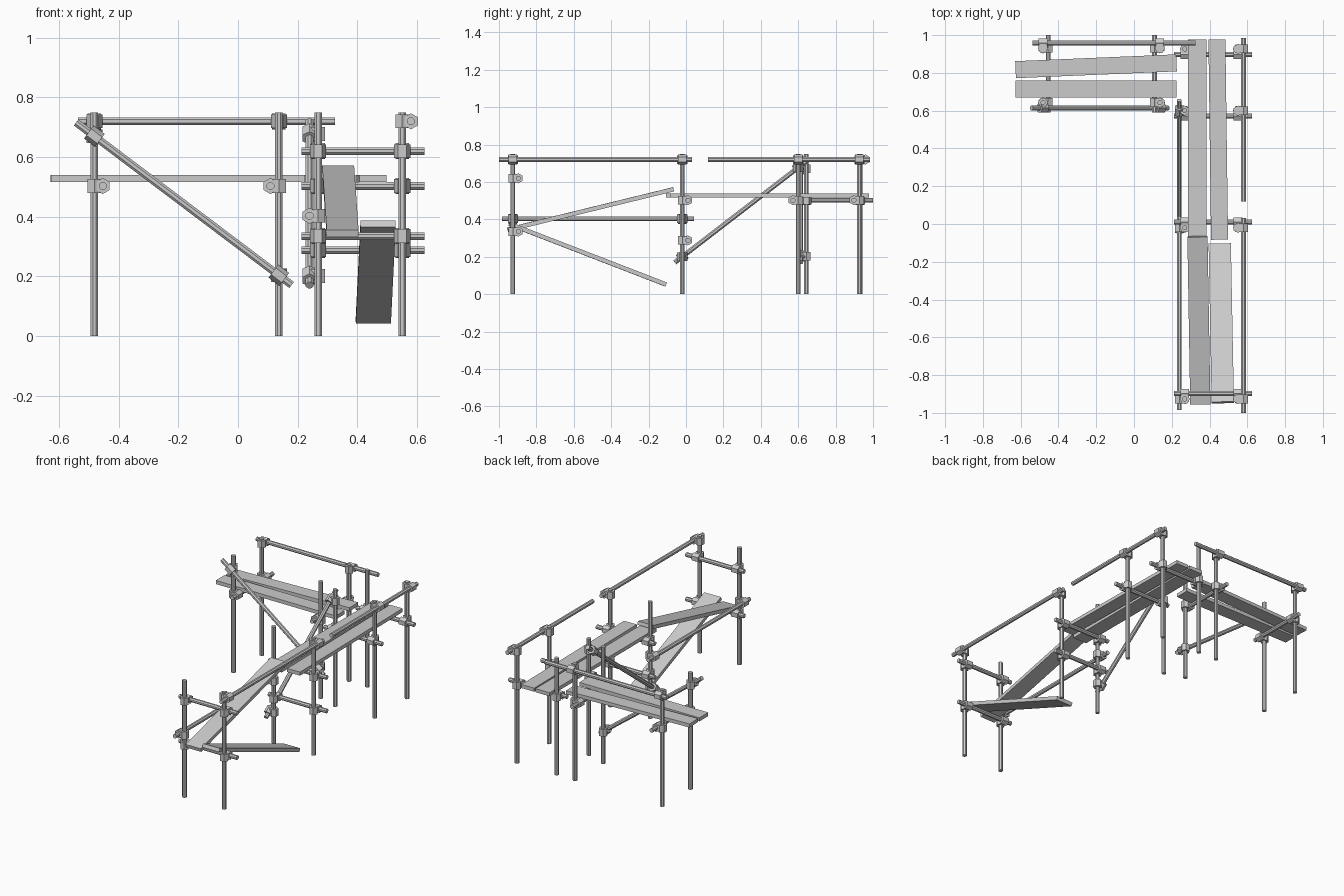
import bpy, bmesh
from math import pi
from mathutils import Vector, Matrix

if "Cube" in bpy.data.objects:
    bpy.data.objects.remove(bpy.data.objects["Cube"])

R_TUBE, R_SLEEVE, L_SLEEVE = 0.0138, 0.027, 0.046


def prism(name, a, b, radius, sides, spin=0.0):
    """Flat-sided bar running from a to b."""
    a, b = Vector(a), Vector(b)
    d = b - a
    z = d.normalized()
    # keep one cross-section axis level so facets line up between parts
    x = Vector((1, 0, 0)) if abs(z.z) > 0.99 else Vector((0, 0, 1)).cross(z).normalized()
    y = z.cross(x)
    m = Matrix((x, y, z)).transposed().to_4x4()
    m.translation = (a + b) / 2
    bm = bmesh.new()
    bmesh.ops.create_cone(bm, cap_ends=True, segments=sides, radius1=radius,
                          radius2=radius, depth=d.length,
                          matrix=m @ Matrix.Rotation(spin, 4, 'Z'))
    me = bpy.data.meshes.new(name)
    bm.to_mesh(me)
    bm.free()
    ob = bpy.data.objects.new(name, me)
    bpy.context.collection.objects.link(ob)
    return ob


def tube(name, a, b):
    return prism(name, a, b, R_TUBE, 8, pi / 8)


def sleeve(name, centre, direction, spin=0.0):
    c, d = Vector(centre), Vector(direction).normalized() * L_SLEEVE / 2
    prism(name, c - d, c + d, R_SLEEVE, 6, spin)


def clamped_tube(name, a, b, posts):
    """Tube with a two-part clamp at each post it passes."""
    tube(name, a, b)
    a, b = Vector(a), Vector(b)
    d = b - a
    axis = 0 if abs(d.x) > abs(d.y) else 1
    for px, py in posts:
        t = ((px, py)[axis] - a[axis]) / d[axis]
        p = a + d * t
        sleeve(name + "_clamp", p, d)
        sleeve("post_clamp", (px, py, p.z), (0, 0, 1), 0 if axis else pi / 6)


def plank(name, a, b, width, thick=0.023):
    """Board whose centre line runs from a to b."""
    a, b = Vector(a), Vector(b)
    d = b - a
    x = d.normalized()
    y = Vector((0, 0, 1)).cross(x).normalized()
    m = Matrix((x, y, x.cross(y))).transposed().to_4x4()
    m.translation = (a + b) / 2
    bm = bmesh.new()
    bmesh.ops.create_cube(bm, size=1, matrix=m @ Matrix.Diagonal((d.length, width, thick, 1)))
    me = bpy.data.meshes.new(name)
    bm.to_mesh(me)
    bm.free()
    bpy.context.collection.objects.link(bpy.data.objects.new(name, me))


# Upright posts: long bay and side bay
XL, XR = 0.269, 0.551
Y0, Y1, Y2, Y3 = -0.926, -0.02, 0.60, 0.927
SX0, SX1, SY0, SY1 = -0.482, 0.137, 0.643, 0.93
posts = [(x, y) for x in (XL, XR) for y in (Y0, Y1, Y2, Y3)]
posts += [(x, y) for x in (SX0, SX1) for y in (SY0, SY1)]
for x, y in posts:
    tube("post", (x, y, 0), (x, y, 0.75))

# Cross tubes of the long bay
for py, y, z in ((Y0, -0.897, 0.62), (Y0, -0.897, 0.335), (Y1, 0.01, 0.503),
                 (Y1, 0.01, 0.288), (Y2, 0.572, 0.503), (Y3, 0.898, 0.503)):
    clamped_tube("cross_tube", (0.213, y, z), (0.625, y, z), [(XL, py), (XR, py)])

# Cross tubes of the side bay
for px, x in ((SX0, -0.454), (SX1, 0.109)):
    clamped_tube("side_cross_tube", (x, 0.59, 0.503), (x, 1.0, 0.503), [(px, SY0), (px, SY1)])

# Hand rails
clamped_tube("outer_rail", (0.58, -1.0, 0.72), (0.58, 0.032, 0.72), [(XR, Y0), (XR, Y1)])
clamped_tube("outer_rail", (0.58, 0.118, 0.72), (0.58, 0.985, 0.72), [(XR, Y2), (XR, Y3)])
clamped_tube("inner_rail", (0.24, -0.985, 0.403), (0.24, 0.042, 0.403), [(XL, Y0), (XL, Y1)])
clamped_tube("back_rail", (-0.537, 0.959, 0.72), (0.325, 0.959, 0.72), [(SX0, SY1), (SX1, SY1)])

# Diagonal braces
clamped_tube("side_brace", (-0.543, 0.614, 0.716), (0.18, 0.614, 0.171), [(SX0, SY0), (SX1, SY0)])
clamped_tube("inner_brace", (0.24, -0.06, 0.17), (0.24, 0.655, 0.72), [(XL, Y1), (XL, Y2)])

# Walkway planks
plank("side_plank", (-0.627, 0.715, 0.528), (0.225, 0.715, 0.528), 0.09)
plank("side_plank", (-0.627, 0.817, 0.528), (0.225, 0.853, 0.528), 0.09)
plank("deck_plank", (0.335, 0.977, 0.528), (0.335, -0.107, 0.528), 0.1)
plank("deck_plank", (0.439, 0.977, 0.528), (0.453, -0.083, 0.528), 0.09)

# Sloping and fallen planks
plank("ramp_plank", (0.351, -0.953, 0.345), (0.336, -0.067, 0.561), 0.107)
plank("fallen_plank", (0.47, -0.945, 0.376), (0.454, -0.107, 0.052), 0.118)
